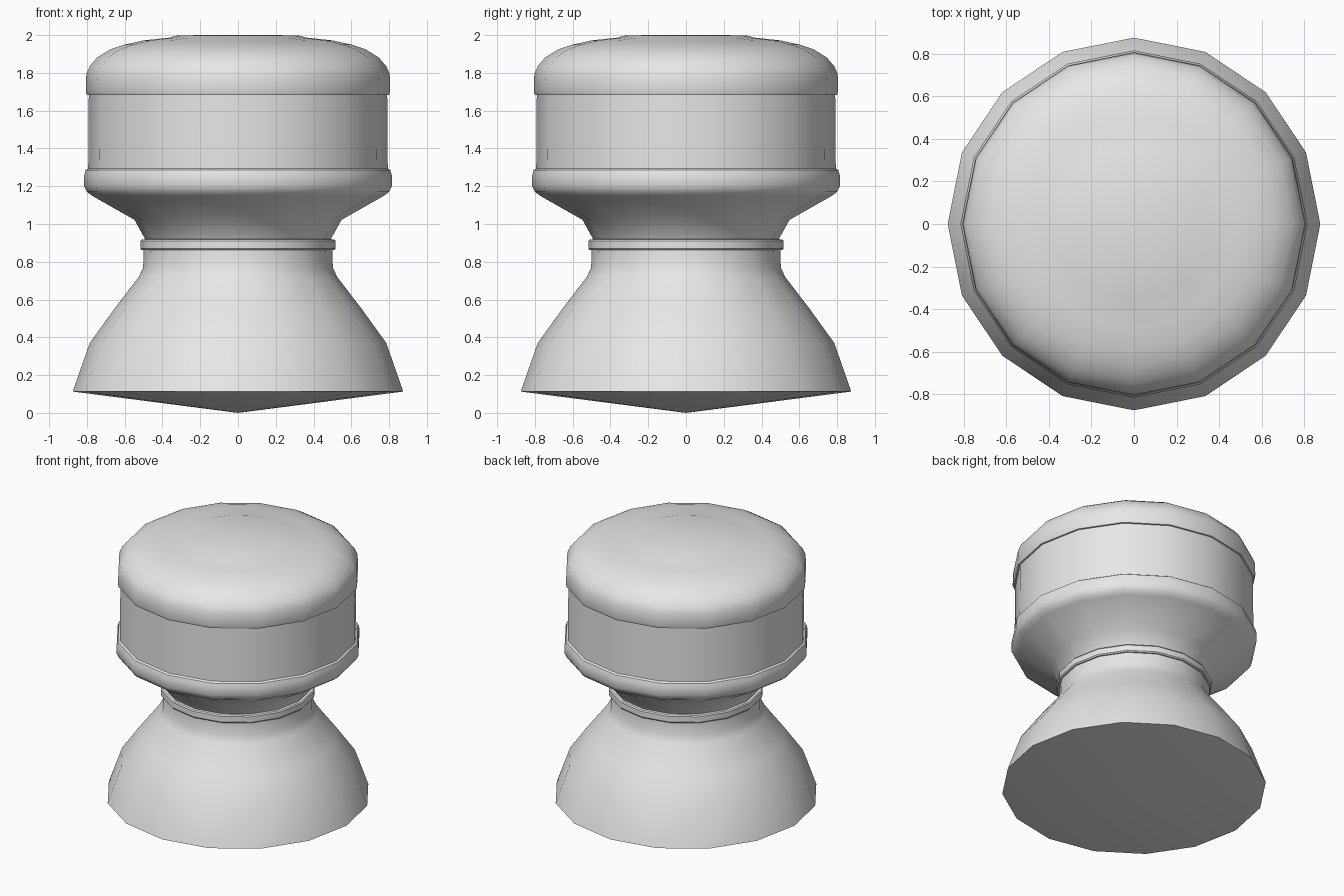
import bpy, bmesh, math
from mathutils import Matrix

if "Cube" in bpy.data.objects:
    bpy.data.objects.remove(bpy.data.objects["Cube"])

SIDES = 16

grey = bpy.data.materials.new("plain grey")
grey.diffuse_color = (0.8, 0.8, 0.8, 1)
grey.use_nodes = True
grey.node_tree.nodes["Principled BSDF"].inputs["Base Color"].default_value = grey.diffuse_color


def lathe(name, profile):
    """Spin a (radius, height) profile around the z axis."""
    bm = bmesh.new()
    pts = [bm.verts.new((r, 0, z)) for r, z in profile]
    edges = [bm.edges.new(pair) for pair in zip(pts, pts[1:])]
    bmesh.ops.spin(bm, geom=pts + edges, cent=(0, 0, 0), axis=(0, 0, 1),
                   angle=math.tau, steps=SIDES)
    bmesh.ops.remove_doubles(bm, verts=bm.verts, dist=0.0005)
    bmesh.ops.recalc_face_normals(bm, faces=bm.faces)
    mesh = bpy.data.meshes.new(name)
    bm.to_mesh(mesh)
    bm.free()
    mesh.materials.append(grey)
    obj = bpy.data.objects.new(name, mesh)
    bpy.context.collection.objects.link(obj)
    bpy.ops.object.select_all(action='DESELECT')
    obj.select_set(True)
    bpy.context.view_layer.objects.active = obj
    bpy.ops.object.shade_smooth_by_angle(angle=math.radians(35))
    return obj


# Flared base with a shallow pointed underside
lathe("flared_base", [(0, 0), (0.875, 0.113), (0.785, 0.37), (0.655, 0.55),
                      (0.525, 0.72), (0.502, 0.77), (0.5, 0.865)])

# Thin ring round the neck
lathe("neck_ring", [(0.495, 0.862), (0.51, 0.862), (0.516, 0.87),
                    (0.516, 0.91), (0.51, 0.918), (0.488, 0.92)])

# Cup that widens from the neck to a rounded rim and straight drum wall
lathe("head_drum", [(0.489, 0.915), (0.548, 1.022), (0.77, 1.148),
                    (0.8, 1.17), (0.815, 1.2), (0.815, 1.255),
                    (0.806, 1.285), (0.793, 1.294), (0.79, 1.685)])

# Domed cap with a slightly raised flat centre
lathe("domed_cap", [(0.789, 1.682), (0.8, 1.684), (0.806, 1.7), (0.803, 1.795),
                    (0.785, 1.835), (0.745, 1.882), (0.675, 1.925),
                    (0.6, 1.95), (0.5, 1.972), (0.36, 1.987),
                    (0.32, 1.999), (0, 2.0)])
